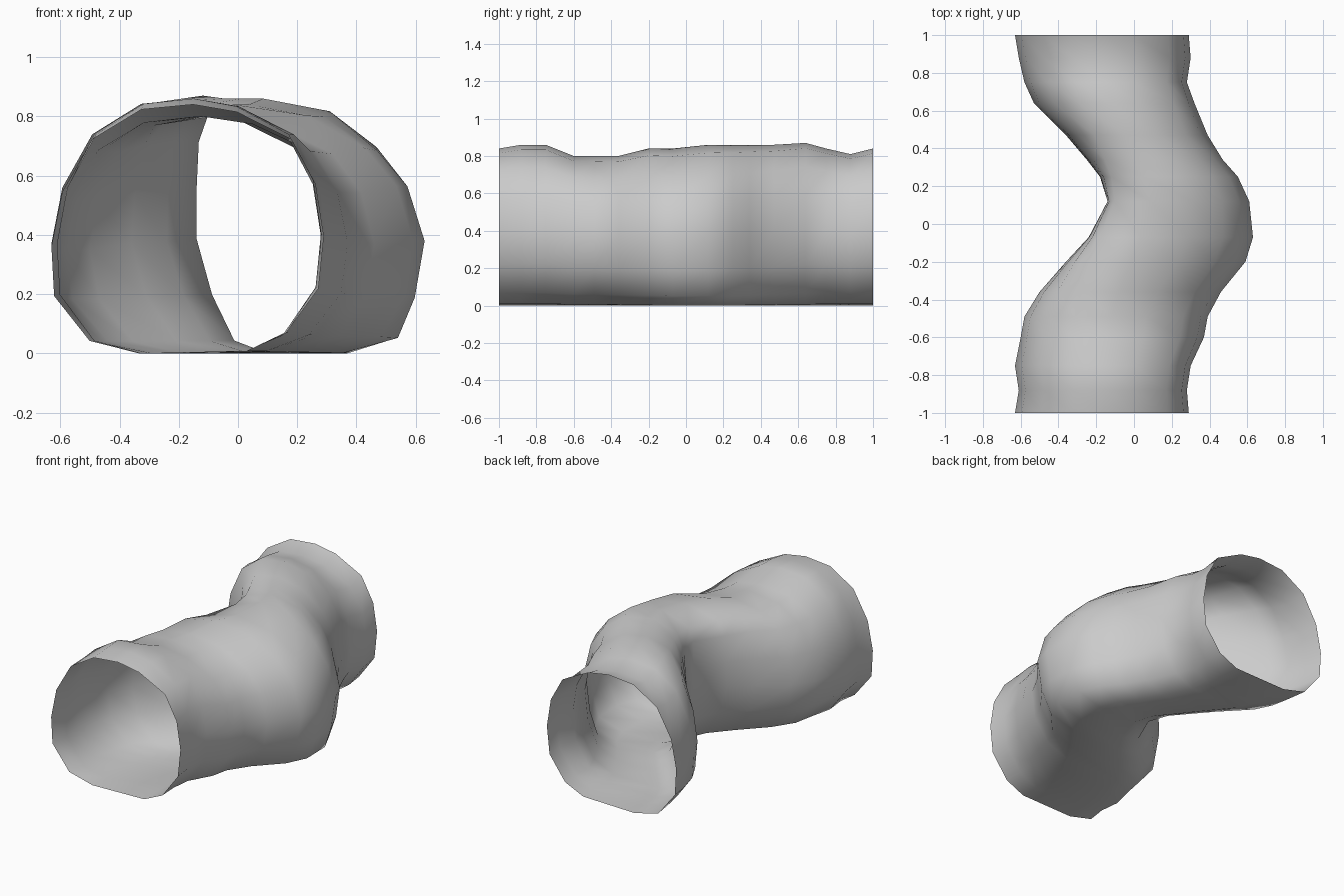
import bpy
import bmesh

default_cube = bpy.data.objects.get("Cube")
if default_cube:
    bpy.data.objects.remove(default_cube, do_unlink=True)


def make_material(name, colour):
    material = bpy.data.materials.new(name)
    material.use_nodes = True
    material.diffuse_color = colour
    shader = material.node_tree.nodes["Principled BSDF"]
    shader.inputs["Base Color"].default_value = colour
    return material


# Cross-sections as fractions of width and height, flat along the bottom:
# one for the straight ends, one for the bend with its pinched inner wall
end_section = [(0, .43), (.01, .23), (.14, .05), (.32, 0), (.72, .01),
               (.86, .08), (.98, .26), (1, .47), (.97, .68), (.88, .86),
               (.68, .97), (.52, 1), (.33, .98), (.15, .86), (.04, .65)]
bend_section = [(0, .45), (.07, .23), (.17, .05), (.32, 0), (.68, 0),
                (.9, .06), (.96, .22), (1, .45), (.93, .67), (.81, .81),
                (.6, .95), (.3, 1), (.05, .93), (.01, .83), (0, .64)]

# Stations along the tunnel: position, left edge, right edge, top height
stations = [(-1, -.63, .29, .84), (-.88, -.61, .28, .86), (-.75, -.63, .3, .86),
            (-.6, -.6, .37, .8), (-.49, -.58, .39, .8), (-.36, -.5, .46, .8),
            (-.2, -.36, .59, .84), (-.07, -.24, .63, .84), (.12, -.14, .61, .86),
            (.25, -.18, .55, .86), (.34, -.25, .47, .86), (.47, -.36, .39, .86),
            (.64, -.53, .32, .87), (.75, -.58, .28, .84), (.88, -.61, .3, .81),
            (1, -.63, .29, .84)]


def add_ring(bm, station):
    """Place one cross-section, blended by how far the tunnel has swerved."""
    y, left, right, top = station
    swerve = ((left + right) / 2 + .17) / .4
    blend = min(max(swerve, 0), 1)
    ring = []
    for end_point, bend_point in zip(end_section, bend_section):
        across = end_point[0] + (bend_point[0] - end_point[0]) * blend
        up = end_point[1] + (bend_point[1] - end_point[1]) * blend
        ring.append(bm.verts.new((left + (right - left) * across, y, top * up)))
    return ring


# Skin of the open-ended tunnel, lofted ring by ring
bm = bmesh.new()
rings = [add_ring(bm, station) for station in stations]
for near, far in zip(rings, rings[1:]):
    for i, corner in enumerate(near):
        following = (i + 1) % len(near)
        bm.faces.new((corner, near[following], far[following], far[i]))
bmesh.ops.recalc_face_normals(bm, faces=bm.faces)

# Make sure the skin faces outward: the highest face must point up
highest = max(bm.faces, key=lambda face: face.calc_center_median().z)
if highest.normal.z < 0:
    bmesh.ops.reverse_faces(bm, faces=bm.faces)
for face in bm.faces:
    face.smooth = True

mesh = bpy.data.meshes.new("tunnel_skin")
bm.to_mesh(mesh)
bm.free()
mesh.materials.append(make_material("light grey", (.6, .6, .6, 1)))
tunnel = bpy.data.objects.new("tunnel_skin", mesh)
bpy.context.collection.objects.link(tunnel)
